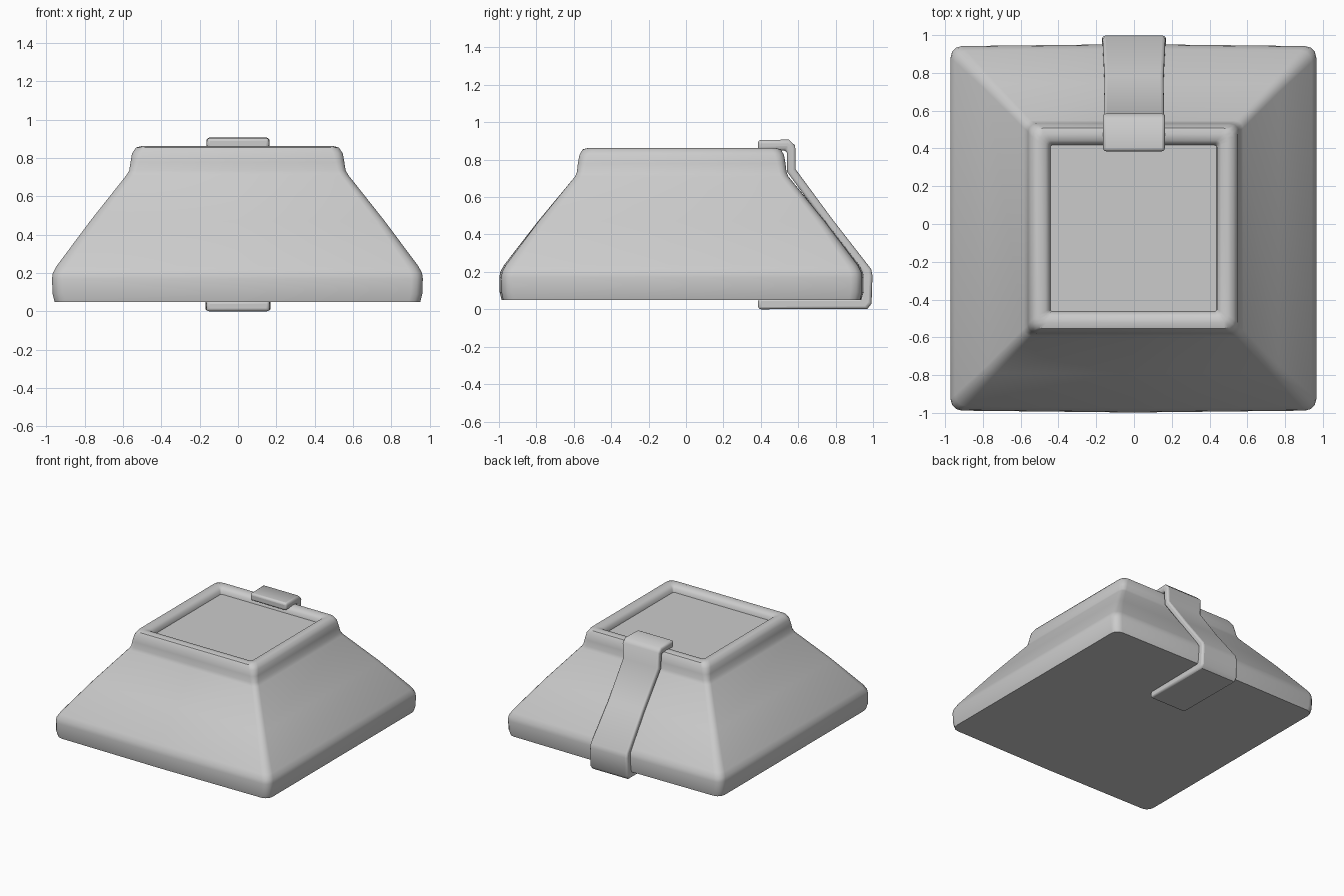
import bpy, bmesh, math

if "Cube" in bpy.data.objects:
    bpy.data.objects.remove(bpy.data.objects["Cube"])

def finish(name, bm, angle):
    bmesh.ops.recalc_face_normals(bm, faces=bm.faces)
    me = bpy.data.meshes.new(name)
    bm.to_mesh(me)
    bm.free()
    ob = bpy.data.objects.new(name, me)
    bpy.context.collection.objects.link(ob)
    bpy.ops.object.select_all(action='DESELECT')
    ob.select_set(True)
    bpy.context.view_layer.objects.active = ob
    bpy.ops.object.shade_smooth_by_angle(angle=math.radians(angle))
    return ob

def bridge(bm, rings):
    """Join successive vertex rings with quads and cap both ends."""
    n = len(rings[0])
    for a, b in zip(rings, rings[1:]):
        for i in range(n):
            j = (i + 1) % n
            bm.faces.new((a[i], a[j], b[j], b[i]))
    bm.faces.new(rings[0])
    bm.faces.new(rings[-1])

def square_ring(bm, hx, hy, cy, z, r, bow):
    """Rounded rectangle with slightly bowed front and back edges."""
    pts = []
    corners = ((1, 1, 0), (-1, 1, 90), (-1, -1, 180), (1, -1, 270))
    for sx, sy, start in corners:
        for k in range(4):
            t = math.radians(start + k * 30)
            pts.append((sx * (hx - r) + r * math.cos(t),
                        cy + sy * (hy - r) + r * math.sin(t)))
        if start == 0:
            pts.append((0, cy + hy + bow))
        if start == 180:
            pts.append((0, cy - hy - bow))
    return [bm.verts.new((x - 0.003, y, z)) for x, y in pts]

# Body: tapered block, rounded rim and shallow recessed top
# (half x, half y, height, corner radius, bow)
profile = [
    (0.955, 0.955, 0.05, 0.06, 0.008),
    (0.965, 0.963, 0.09, 0.06, 0.010),
    (0.968, 0.965, 0.17, 0.06, 0.010),
    (0.964, 0.960, 0.20, 0.06, 0.010),
    (0.945, 0.942, 0.235, 0.06, 0.009),
    (0.770, 0.765, 0.47, 0.045, 0.004),
    (0.580, 0.570, 0.71, 0.04, 0),
    (0.565, 0.560, 0.735, 0.04, 0),
    (0.558, 0.555, 0.78, 0.045, 0),
    (0.550, 0.547, 0.825, 0.05, 0),
    (0.530, 0.530, 0.855, 0.05, 0),
    (0.500, 0.500, 0.863, 0.04, 0),
    (0.465, 0.465, 0.855, 0.025, 0),
    (0.446, 0.446, 0.838, 0.015, 0),
    (0.440, 0.440, 0.81, 0.01, 0),
]
bm = bmesh.new()
bridge(bm, [square_ring(bm, hx, hy, -0.023, z, r, b)
            for hx, hy, z, r, b in profile])
finish("tapered_body", bm, 40)

# Strap: flat band wrapped over the rim, down the back and under the base
# (outer y, outer z, inner y, inner z, half width)
path = [
    (0.385, 0.905, 0.385, 0.845, 0.163),
    (0.550, 0.907, 0.535, 0.850, 0.165),
    (0.584, 0.875, 0.540, 0.835, 0.165),
    (0.585, 0.750, 0.540, 0.735, 0.160),
    (0.780, 0.485, 0.735, 0.470, 0.156),
    (0.990, 0.215, 0.940, 0.200, 0.166),
    (0.997, 0.180, 0.940, 0.180, 0.168),
    (0.992, 0.030, 0.932, 0.065, 0.170),
    (0.970, 0.002, 0.920, 0.055, 0.170),
    (0.385, 0.000, 0.385, 0.055, 0.165),
]
bm = bmesh.new()
bridge(bm, [[bm.verts.new(v) for v in
             ((-w, oy, oz), (w, oy, oz), (w, iy, iz), (-w, iy, iz))]
            for oy, oz, iy, iz, w in path])
strap = finish("strap", bm, 50)
bev = strap.modifiers.new("soft_edges", 'BEVEL')
bev.width = 0.018
bev.segments = 3
bev.limit_method = 'ANGLE'
bev.angle_limit = math.radians(60)
